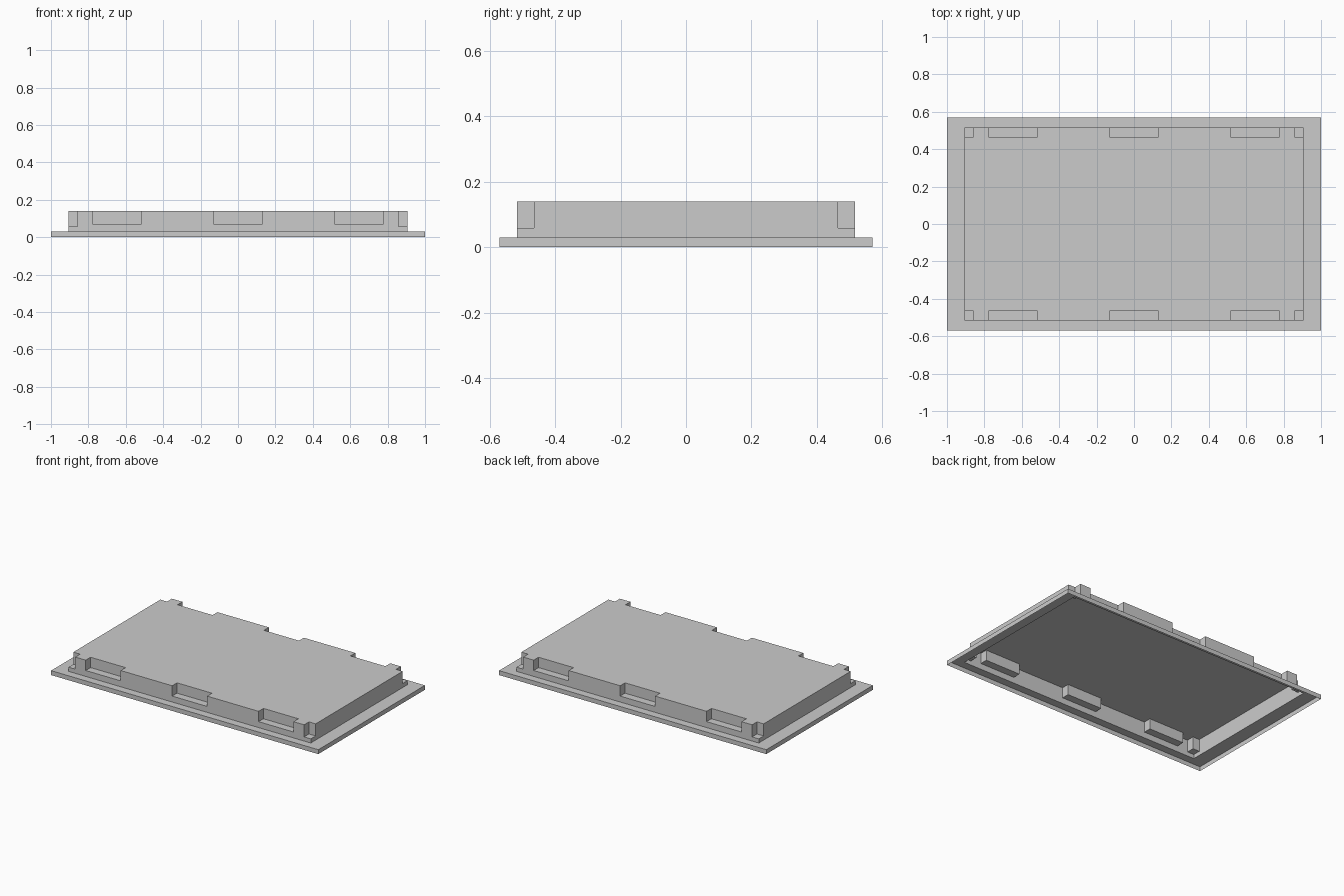
import bpy
import bmesh
from mathutils import Matrix, Vector

if "Cube" in bpy.data.objects:
    bpy.data.objects.remove(bpy.data.objects["Cube"])

HX, HY = 1.0, 0.57        # flange half size
BX, BY = 0.907, 0.517     # raised panel half size
RIM, TOP = 0.03, 0.14


def make_object(name, bm):
    bmesh.ops.recalc_face_normals(bm, faces=bm.faces)
    mesh = bpy.data.meshes.new(name)
    bm.to_mesh(mesh)
    bm.free()
    obj = bpy.data.objects.new(name, mesh)
    bpy.context.collection.objects.link(obj)
    return obj


def add_box(bm, lo, hi):
    lo, hi = Vector(lo), Vector(hi)
    size = Matrix.Diagonal((*(hi - lo), 1))
    bmesh.ops.create_cube(bm, size=1, matrix=Matrix.Translation((lo + hi) / 2) @ size)


# Pressed tray: stepped rings from the flange lip up to the panel
bm = bmesh.new()
rings = []
for x, y, z in ((HX, HY, 0), (HX, HY, RIM), (BX, BY, RIM), (BX, BY, TOP)):
    rings.append([bm.verts.new((sx * x, sy * y, z))
                  for sx, sy in ((-1, -1), (1, -1), (1, 1), (-1, 1))])
for a, b in zip(rings, rings[1:]):
    for i in range(4):
        j = (i + 1) % 4
        bm.faces.new((a[i], a[j], b[j], b[i]))
bm.faces.new(rings[0])
bm.faces.new(rings[-1])
tray = make_object("tray_cover", bm)

# Recess cutters: three along each long side and one at each corner
bm = bmesh.new()
for s in (-1, 1):
    y0, y1 = sorted((s * 0.465, s * 0.7))
    for cx in (-0.647, 0, 0.647):
        add_box(bm, (cx - 0.131, y0, 0.07), (cx + 0.131, y1, 0.3))
    for t in (-1, 1):
        x0, x1 = sorted((t * 0.857, t * 1.1))
        add_box(bm, (x0, y0, 0.058), (x1, y1, 0.3))
cutter = make_object("recess_cutter", bm)
cutter.hide_render = True

mod = tray.modifiers.new("recesses", 'BOOLEAN')
mod.operation = 'DIFFERENCE'
mod.solver = 'EXACT'
mod.object = cutter
bpy.context.view_layer.objects.active = tray
bpy.ops.object.modifier_apply(modifier=mod.name)
bpy.data.objects.remove(cutter)

# Open the underside so the shell is hollow
bm = bmesh.new()
bm.from_mesh(tray.data)
under = [f for f in bm.faces if all(v.co.z < 0.001 for v in f.verts)]
bmesh.ops.delete(bm, geom=under, context='FACES')
bm.to_mesh(tray.data)
bm.free()
